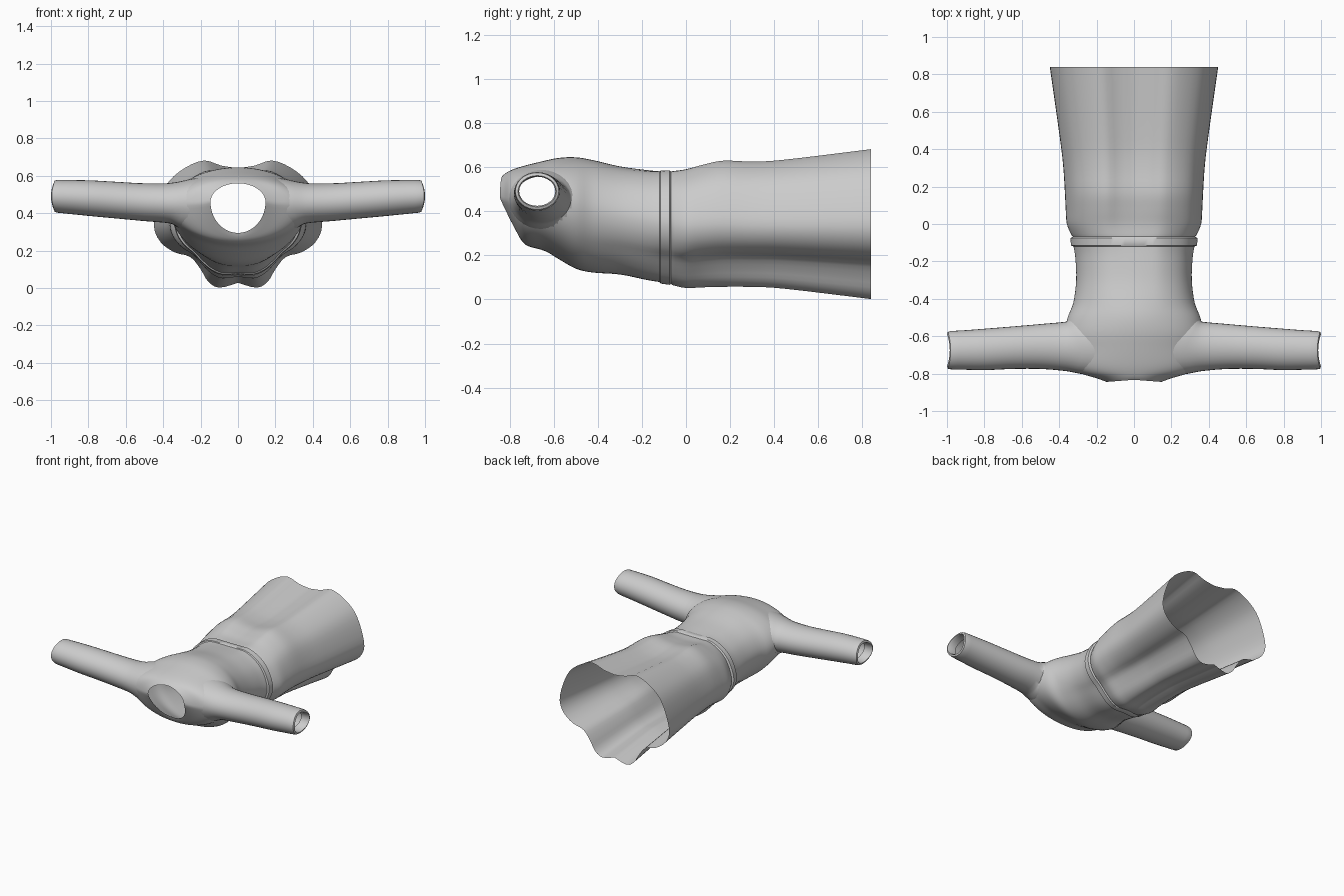
import bpy, bmesh, math
from mathutils import Vector
from mathutils.bvhtree import BVHTree

if "Cube" in bpy.data.objects:
    bpy.data.objects.remove(bpy.data.objects["Cube"])


def spline(pts, steps):
    """Open Catmull-Rom resampling of equal-length tuples."""
    pts = [Vector(p) for p in pts]
    out = []
    for i in range(len(pts) - 1):
        a, b = pts[max(i - 1, 0)], pts[i]
        c, d = pts[i + 1], pts[min(i + 2, len(pts) - 1)]
        for k in range(steps):
            t = k / steps
            out.append(0.5 * (2 * b + (c - a) * t + (2 * a - 5 * b + 4 * c - d) * t ** 2
                              + (3 * b - a - 3 * c + d) * t ** 3))
    return out + [pts[-1]]


def loft(bm, rings):
    rows = [[bm.verts.new(p) for p in r] for r in rings]
    for r, s in zip(rows, rows[1:]):
        for i in range(len(r)):
            j = (i + 1) % len(r)
            bm.faces.new((r[i], r[j], s[j], s[i]))
    bmesh.ops.recalc_face_normals(bm, faces=bm.faces)


def make(name, bm):
    me = bpy.data.meshes.new(name)
    bm.to_mesh(me)
    ob = bpy.data.objects.new(name, me)
    bpy.context.collection.objects.link(ob)
    bpy.ops.object.select_all(action='DESELECT')
    ob.select_set(True)
    bpy.context.view_layer.objects.active = ob
    bpy.ops.object.shade_smooth_by_angle(angle=math.radians(40))
    return ob


# Rippled hem outline, right half from top centre to bottom centre
hem = spline([(0, .637), (.09, .65), (.18, .677), (.28, .64), (.37, .565), (.425, .45),
              (.45, .33), (.415, .245), (.34, .19), (.255, .165), (.2, .1),
              (.16, .035), (.1, .002), (0, .028)], 3)
half = [(p.x / .45, (p.y - .34) / .34) for p in hem]
n = len(half)
profile = [(x, z, math.pi * i / (n - 1)) for i, (x, z) in enumerate(half)]
profile += [(-x, z, -a) for x, z, a in reversed(profile[1:-1])]


def body_ring(y, lean, hw, bot, mid, top, fold):
    ring = []
    for px, pz, a in profile:
        s, c = math.sin(a), math.cos(a)
        ex = hw * s
        ez = mid + c * (top - mid if c > 0 else mid - bot)
        fx, fz = hw * px, (top + bot) / 2 + pz * (top - bot) / 2
        yy = y + lean * max(0, -c) - lean * .15 * abs(s)
        ring.append((ex + (fx - ex) * fold, yy, ez + (fz - ez) * fold))
    return ring


# y, bottom lean, half width, bottom, widest height, top, fold amount
bodice = [(-.833, .075, .147, .295, .46, .56, 0), (-.815, .065, .20, .275, .45, .575, 0),
          (-.785, .05, .30, .255, .445, .59, 0), (-.74, .03, .35, .24, .44, .605, 0),
          (-.66, .02, .365, .22, .43, .625, 0), (-.58, 0, .37, .185, .43, .642, 0),
          (-.50, 0, .355, .14, .42, .645, 0), (-.42, 0, .325, .12, .40, .635, .1),
          (-.30, 0, .31, .11, .38, .61, .2), (-.18, 0, .315, .085, .36, .597, .3),
          (-.12, 0, .325, .075, .35, .594, .4)]
waist = [(-.115, 0, .338, .068, .35, .599, .42), (-.075, 0, .342, .062, .35, .6, .45),
         (-.068, 0, .328, .066, .35, .594, .45)]
skirt = [(-.06, 0, .335, .06, .34, .596, .48), (0, 0, .36, .048, .34, .603, .6),
         (.08, 0, .366, .052, .34, .622, .75), (.17, 0, .37, .055, .34, .637, .85),
         (.3, 0, .378, .055, .34, .63, .95), (.45, 0, .395, .047, .34, .637, 1),
         (.84, 0, .45, 0, .34, .685, 1)]
stations = spline(bodice, 4) + [Vector(w) for w in waist] + spline(skirt, 4)
body = bmesh.new()
loft(body, [body_ring(*s) for s in stations])
tree = BVHTree.FromBMesh(body)

# Sleeve stations: x, front y, back y, low z, high z
arm = spline([(.27, -.805, -.505, .315, .59), (.36, -.787, -.522, .345, .562),
              (.5, -.775, -.535, .358, .56), (.65, -.775, -.548, .372, .568),
              (.8, -.781, -.56, .386, .576), (.965, -.777, -.573, .403, .578)], 4)
# Rounded cuff turned back inside
arm += [Vector(v) for v in [(.98, -.774, -.577, .408, .575), (.985, -.762, -.588, .42, .562),
                            (.975, -.757, -.593, .425, .557), (.92, -.757, -.593, .425, .557)]]
SEG = 32
rings = []
for x, y0, y1, z0, z1 in arm:
    ring = []
    for i in range(SEG):
        a = 2 * math.pi * i / SEG
        bulge = .015 * math.cos(a) ** 2 if x > .9 else 0
        ring.append(Vector((x + bulge, (y0 + y1) / 2 + (y1 - y0) / 2 * math.cos(a),
                            (z0 + z1) / 2 + (z1 - z0) / 2 * math.sin(a))))
    rings.append(ring)

# Land the sleeve root on the body surface, easing the next rings after it
for i in range(SEG):
    hit = tree.ray_cast(rings[0][i] + Vector((1, 0, 0)), Vector((-1, 0, 0)))[0]
    if hit:
        rings[0][i].x = hit.x - .008
    x0, x4 = rings[0][i].x, rings[4][i].x
    for k in range(1, 4):
        rings[k][i].x = x0 + (x4 - x0) * k / 4
sleeve = bmesh.new()
loft(sleeve, rings)
sleeves = make("sleeves", sleeve)
sleeves.modifiers.new("Mirror", 'MIRROR').use_clip = False

# Open the armholes
r = arm[0]
cy, cz, ry, rz = (r[1] + r[2]) / 2, (r[3] + r[4]) / 2, (r[2] - r[1]) / 2, (r[4] - r[3]) / 2
doomed = []
for f in body.faces:
    c = f.calc_center_median()
    if abs(c.x) > .2 and ((c.y - cy) / ry) ** 2 + ((c.z - cz) / rz) ** 2 < .78:
        doomed.append(f)
bmesh.ops.delete(body, geom=doomed, context='FACES')
make("dress_body", body)
